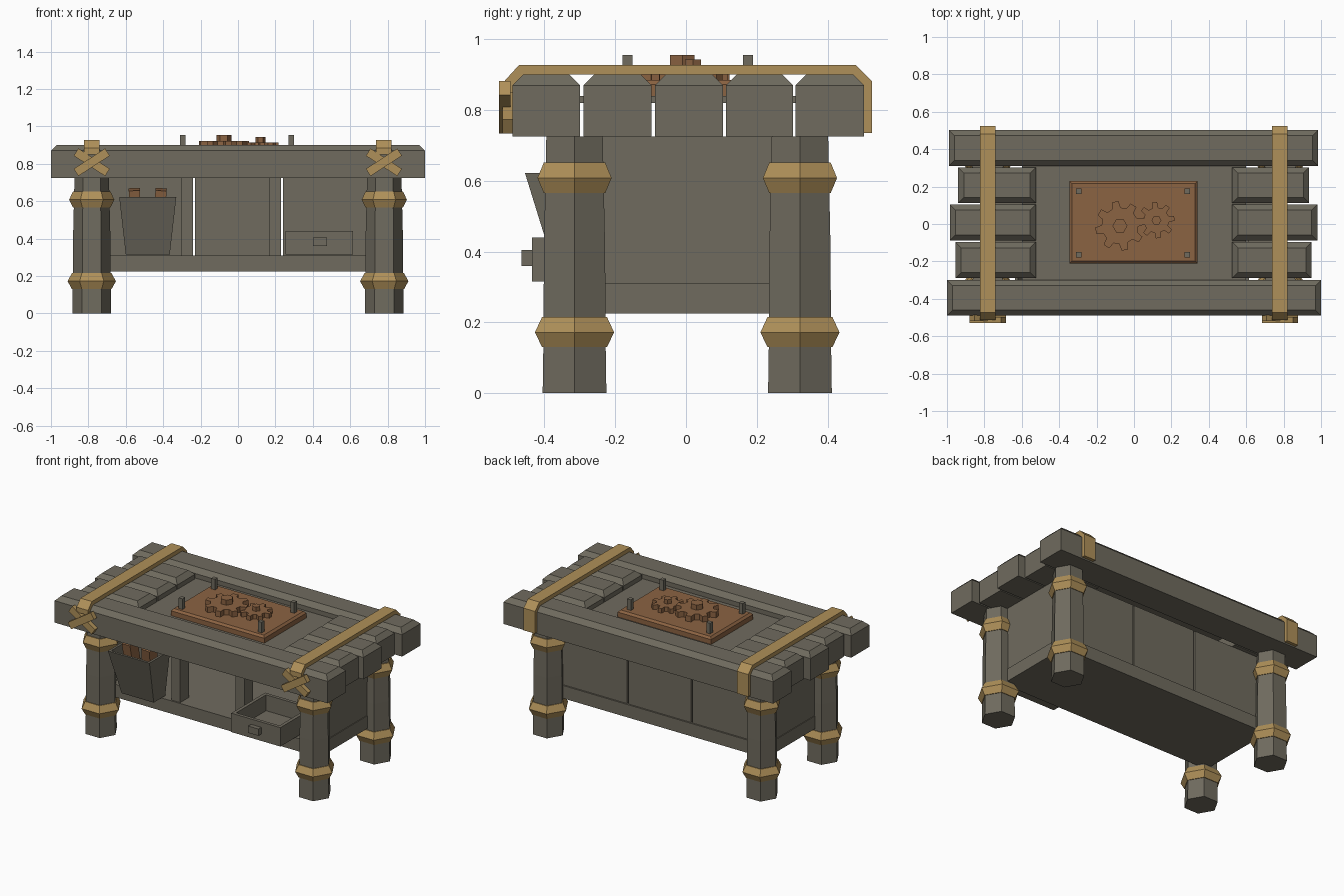
import bpy, bmesh
from math import cos, sin, pi, radians
from mathutils import Matrix, Vector

cube = bpy.data.objects.get("Cube")
if cube:
    bpy.data.objects.remove(cube, do_unlink=True)


def material(name, rgb):
    m = bpy.data.materials.new(name)
    m.use_nodes = True
    m.diffuse_color = (*rgb, 1)
    m.node_tree.nodes["Principled BSDF"].inputs["Base Color"].default_value = (*rgb, 1)
    return m


WOOD = material("grey wood", (0.16, 0.147, 0.113))
BRASS = material("brass", (0.43, 0.28, 0.10))
COPPER = material("copper", (0.26, 0.125, 0.055))


def loft(name, rings, mat):
    """Skin a stack of point rings and cap both ends."""
    bm = bmesh.new()
    loops = [[bm.verts.new(p) for p in ring] for ring in rings]
    n = len(loops[0])
    for a, b in zip(loops, loops[1:]):
        for i in range(n):
            j = (i + 1) % n
            bm.faces.new((a[i], a[j], b[j], b[i]))
    bm.faces.new(loops[0][::-1])
    bm.faces.new(loops[-1])
    bmesh.ops.recalc_face_normals(bm, faces=bm.faces)
    mesh = bpy.data.meshes.new(name)
    bm.to_mesh(mesh)
    bm.free()
    mesh.materials.append(mat)
    ob = bpy.data.objects.new(name, mesh)
    bpy.context.collection.objects.link(ob)
    return ob


def rect(x0, x1, y0, y1, z, inset=0):
    x0, x1, y0, y1 = x0 + inset, x1 - inset, y0 + inset, y1 - inset
    return [(x0, y0, z), (x1, y0, z), (x1, y1, z), (x0, y1, z)]


def box(name, x0, x1, y0, y1, z0, z1, mat=WOOD, chamfer=0):
    rings = [rect(x0, x1, y0, y1, z0), rect(x0, x1, y0, y1, z1 - chamfer)]
    if chamfer:
        rings.append(rect(x0, x1, y0, y1, z1, chamfer))
    return loft(name, rings, mat)


def ngon(x, y, z, r, n=6, turn=0.0):
    return [(x + r * cos(turn + 2 * pi * i / n), y + r * sin(turn + 2 * pi * i / n), z)
            for i in range(n)]


def column(name, x, y, profile, mat, n=6, turn=0.0):
    return loft(name, [ngon(x, y, z, r, n, turn) for r, z in profile], mat)


def gear(name, x, y, root, tip, z0, z1, teeth, turn):
    def ring(z):
        pts = []
        for t in range(teeth):
            for r, f in ((root, -0.3), (tip, -0.17), (tip, 0.17), (root, 0.3)):
                a = turn + 2 * pi * (t + f) / teeth
                pts.append((x + r * cos(a), y + r * sin(a), z))
        return pts
    return loft(name, [ring(z0), ring(z1)], COPPER)


# Tabletop: two long planks and three short ones at each end
TOP, UNDER = 0.9, 0.725
box("front_plank", -1, 1, -0.49, -0.3, UNDER, TOP, WOOD, 0.03)
box("back_plank", -0.99, 0.985, 0.31, 0.503, UNDER, TOP, WOOD, 0.03)
for y0, y1, left, right in ((-0.29, -0.097, 0.955, 0.95),
                            (-0.088, 0.104, 0.985, 0.98),
                            (0.113, 0.302, 0.94, 0.935)):
    box("short_plank_right", -left, -0.525, y0, y1, UNDER, TOP, WOOD, 0.03)
    box("short_plank_left", 0.525, right, y0, y1, UNDER, TOP, WOOD, 0.03)
box("recessed_panel", -0.6, 0.6, -0.3, 0.31, 0.82, 0.84)

# Copper work plate with gears and corner pegs
box("work_plate", -0.345, 0.34, -0.21, 0.23, 0.84, 0.885, COPPER, 0.013)
gear("large_gear", -0.075, -0.01, 0.098, 0.133, 0.88, 0.922, 8, 0.2)
column("large_gear_hub", -0.075, -0.01, ((0.04, 0.9), (0.04, 0.955)), COPPER)
gear("small_gear", 0.12, 0.02, 0.068, 0.097, 0.88, 0.915, 8, 0.1)
column("small_gear_hub", 0.12, 0.02, ((0.026, 0.9), (0.026, 0.943)), COPPER)
for x in (-0.295, 0.285):
    for y in (-0.165, 0.175):
        box("corner_peg", x - 0.014, x + 0.014, y - 0.014, y + 0.014, 0.87, 0.955)

# Hexagonal legs with brass collars
for x in (-0.782, 0.782):
    for y in (-0.315, 0.322):
        column("leg", x, y, ((0.104, 0), (0.101, 0.17), (0.1, 0.4), (0.092, UNDER)), WOOD)
        column("lower_collar", x, y,
               ((0.098, 0.13), (0.106, 0.13), (0.129, 0.172), (0.106, 0.215), (0.098, 0.215)), BRASS)
        column("upper_collar", x, y,
               ((0.09, 0.565), (0.1, 0.565), (0.121, 0.608), (0.1, 0.652), (0.09, 0.652)), BRASS)

# Cabinet: base, side walls, three back boards and two front posts
box("cabinet_base", -0.785, 0.785, -0.27, 0.285, 0.225, 0.31)
for s in (-1, 1):
    box("side_wall", s * 0.77 - 0.01, s * 0.77 + 0.01, -0.26, 0.275, 0.31, UNDER)
for x0, x1 in ((-0.77, -0.24), (-0.23, 0.23), (0.24, 0.77)):
    box("back_board", x0, x1, 0.25, 0.275, 0.31, UNDER)
for x in (-0.305, 0.165):
    box("front_post", x, x + 0.064, -0.26, -0.17, 0.31, UNDER)

# Tapered bin, open at the top, with stored copper slabs
loft("storage_bin", [rect(-0.6, -0.365, -0.36, -0.24, 0.315),
                     rect(-0.635, -0.33, -0.455, -0.24, 0.622),
                     rect(-0.635, -0.33, -0.455, -0.24, 0.622, 0.015),
                     rect(-0.6, -0.365, -0.36, -0.24, 0.33, 0.015)], WOOD)
for x, tilt in ((-0.55, -2), (-0.42, 4)):
    slab = box("copper_slab", -0.03, 0.03, -0.04, 0.04, -0.13, 0.13, COPPER)
    slab.matrix_world = (Matrix.Translation((x, -0.32, 0.535))
                         @ Matrix.Rotation(radians(tilt), 4, "Y")
                         @ Matrix.Rotation(radians(10), 4, "X"))

# Pulled-out drawer with a block handle
drawer = (0.255, 0.615, -0.435, -0.08)
loft("drawer", [rect(*drawer, 0.315), rect(*drawer, 0.44),
                rect(*drawer, 0.44, 0.022), rect(*drawer, 0.335, 0.022)], WOOD)
box("drawer_handle", 0.4, 0.475, -0.465, -0.43, 0.36, 0.405)

# Brass straps bent over the tabletop, with crossed bars at the front
strap = [(-0.512, 0.85), (-0.512, 0.883), (-0.472, 0.927), (0.48, 0.927), (0.525, 0.882),
         (0.525, 0.735), (0.5, 0.735), (0.5, 0.872), (0.47, 0.9), (-0.46, 0.9),
         (-0.488, 0.872), (-0.488, 0.85)]
for x in (-0.782, 0.78):
    loft("strap", [[(x + d, y, z) for y, z in strap] for d in (-0.042, 0.042)], BRASS)
    for tilt, y in ((33, -0.502), (-33, -0.512)):
        bar = box("crossed_bar", -0.1, 0.1, -0.016, 0.016, -0.023, 0.023, BRASS)
        bar.matrix_world = (Matrix.Translation((x, y, 0.808))
                            @ Matrix.Rotation(radians(tilt), 4, "Y"))
